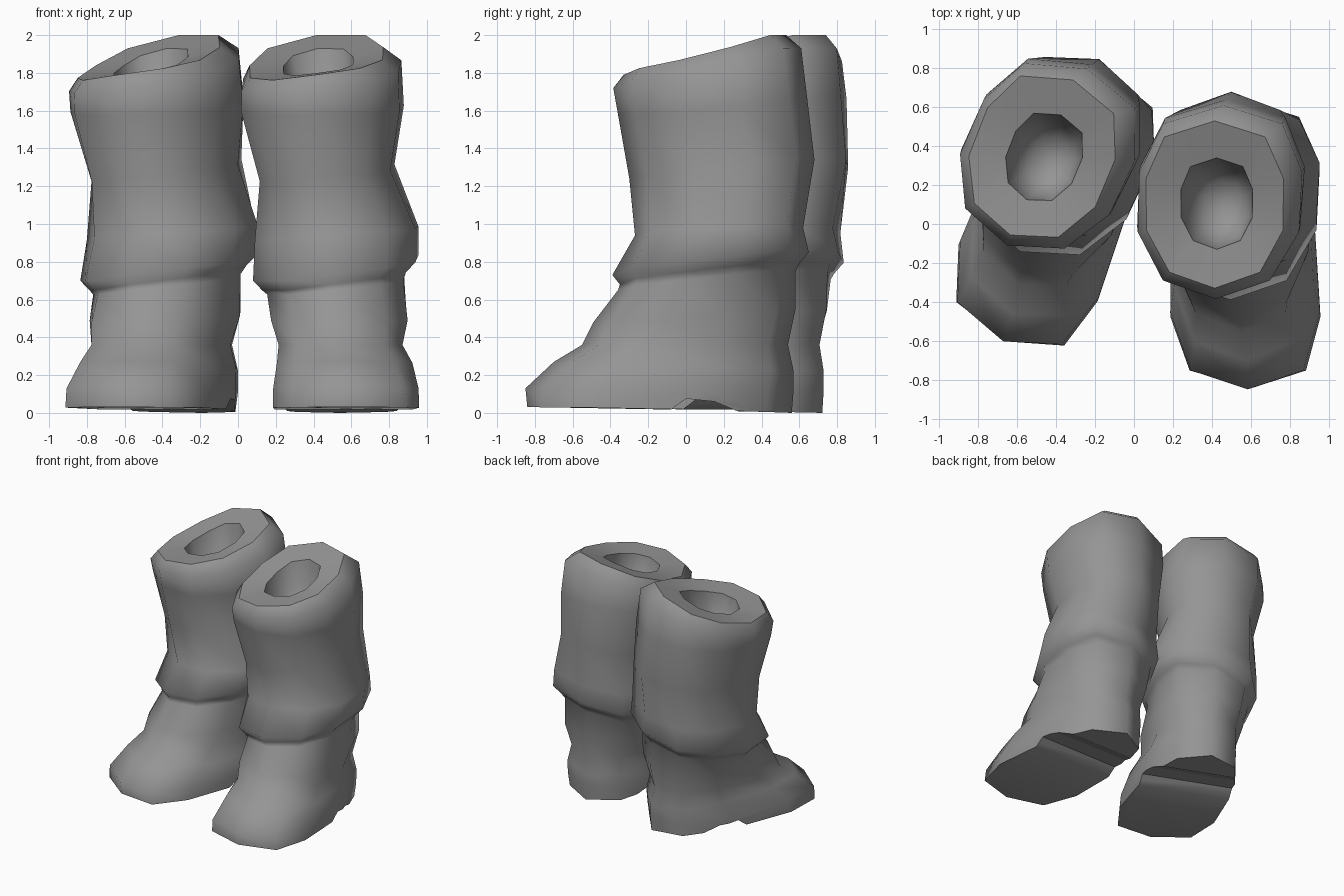
import bpy, bmesh, math
from mathutils import Matrix, Vector

cube = bpy.data.objects.get("Cube")
if cube:
    bpy.data.objects.remove(cube, do_unlink=True)

SIDES = 10

leather = bpy.data.materials.new("grey_leather")
leather.use_nodes = True
GREY = (0.3, 0.3, 0.3, 1)
leather.diffuse_color = GREY
leather.node_tree.nodes["Principled BSDF"].inputs["Base Color"].default_value = GREY


def ring(x0, x1, front, back, z_front, z_back, tilt=0, lean=0, taper=0, toe=1):
    """Ten-sided egg: lean shifts the back sideways, taper narrows it, a low toe squares the front."""
    cx, hw = (x0 + x1) / 2, (x1 - x0) / 2
    cy, hl = (front + back) / 2, (back - front) / 2
    points = []
    for i in range(SIDES):
        a = math.pi / 2 + math.tau * i / SIDES
        c, s = math.cos(a), math.sin(a)
        power = 0.65 if s > 0 else 0.85 * toe
        side = math.copysign(abs(c) ** power, c) if abs(c) > 1e-6 else 0
        depth = s if s > 0 else -abs(s) ** toe
        x = cx + hw * side * (1 - taper * max(s, 0)) * 1.03 + lean * s
        t = (depth + 1) / 2
        points.append(Vector((x, cy + hl * depth, z_front + (z_back - z_front) * t ** 1.8 + tilt * side)))
    return points


# Rings: x range, y range, front and back height, side tilt, lean
HOLLOW = [
    (.36, .55, 0, .22, 1.52, 1.54),
    (.28, .6, -.1, .3, 1.62, 1.68),
    (.24, .61, -.13, .34, 1.8, 1.93, .025),
]
SHAFT = [
    (.06, .77, -.33, .53, 1.79, 2, .05),
    (.02, .86, -.385, .61, 1.72, 1.93, .05, .02),
    (.02, .87, -.36, .64, 1.58, 1.68, 0, .03),
    (.12, .82, -.3, .68, 1.24, 1.34, .03, .03),
    (.09, .95, -.27, .62, .94, .98, .03, .02),
]
CUFF = [
    (.08, .95, -.39, .65, .73, .85, .05, .02),
    (.13, .9, -.35, .6, .68, .79, .05, .02),
    (.15, .88, -.36, .58, .65, .75, .04),
]
# Foot rings, each narrower at the heel and squarer at the toe than the last
FOOT = [
    (.17, .9, -.49, .58, .48, .55),
    (.21, .87, -.55, .54, .36, .36),
    (.2, .92, -.7, .57, .27, .22),
    (.18, .95, -.85, .57, .13, .12),
    (.18, .95, -.84, .56, .03, 0),
]


def make_object(name, bm):
    bmesh.ops.recalc_face_normals(bm, faces=bm.faces)
    mesh = bpy.data.meshes.new(name)
    bm.to_mesh(mesh)
    bm.free()
    obj = bpy.data.objects.new(name, mesh)
    bpy.context.collection.objects.link(obj)
    return obj


# Boot body lofted through the rings
outlines = [ring(*r) for r in HOLLOW + SHAFT + CUFF]
for k, r in enumerate(FOOT, start=1):
    outlines.append(ring(*r, lean=-.005 * k, taper=.04 * k, toe=1 - .075 * k))
bm = bmesh.new()
loops = [[bm.verts.new(p) for p in outline] for outline in outlines]
for upper, lower in zip(loops, loops[1:]):
    for i in range(SIDES):
        j = (i + 1) % SIDES
        bm.faces.new((upper[i], upper[j], lower[j], lower[i]))
bm.faces.new(loops[0])
bm.faces.new(loops[-1])

# Crisp edges on both sides of the rim
for loop in loops[len(HOLLOW) - 1:len(HOLLOW) + 1]:
    for i in range(SIDES):
        bm.edges.get((loop[i - 1], loop[i])).smooth = False
left_boot = make_object("left_boot", bm)
left_boot.data.materials.append(leather)

# Arch notch under the sole
bm = bmesh.new()
profile = [(-.09, -.05), (-.09, .01), (0, .075), (.15, .06), (.27, .01), (.27, -.05)]
face = bm.faces.new([bm.verts.new((-1, y, z)) for y, z in profile])
extruded = bmesh.ops.extrude_face_region(bm, geom=[face])["geom"]
bmesh.ops.translate(bm, vec=(3, 0, 0), verts=[v for v in extruded if isinstance(v, bmesh.types.BMVert)])
cutter = make_object("arch_cutter", bm)
cutter.data.materials.append(leather)
cutter.hide_render = True

cut = left_boot.modifiers.new("arch", "BOOLEAN")
cut.operation = "DIFFERENCE"
cut.solver = "EXACT"
cut.object = cutter
graph = bpy.context.evaluated_depsgraph_get()
cut_mesh = bpy.data.meshes.new_from_object(left_boot.evaluated_get(graph))
left_boot.modifiers.clear()
left_boot.data = cut_mesh
bpy.data.objects.remove(cutter, do_unlink=True)

# Soft shading with the rim kept sharp
bpy.ops.object.select_all(action="DESELECT")
left_boot.select_set(True)
bpy.context.view_layer.objects.active = left_boot
bpy.ops.object.shade_smooth_by_angle(angle=math.radians(70), keep_sharp_edges=True)

# Right boot: the same boot turned outwards
right_boot = left_boot.copy()
right_boot.name = "right_boot"
right_boot.data = left_boot.data.copy()
bpy.context.collection.objects.link(right_boot)
right_boot.data.transform(
    Matrix.Translation((-.47, .34, 0))
    @ Matrix.Rotation(math.radians(-22), 4, "Z")
    @ Matrix.Translation((-.42, -.1, 0)))
